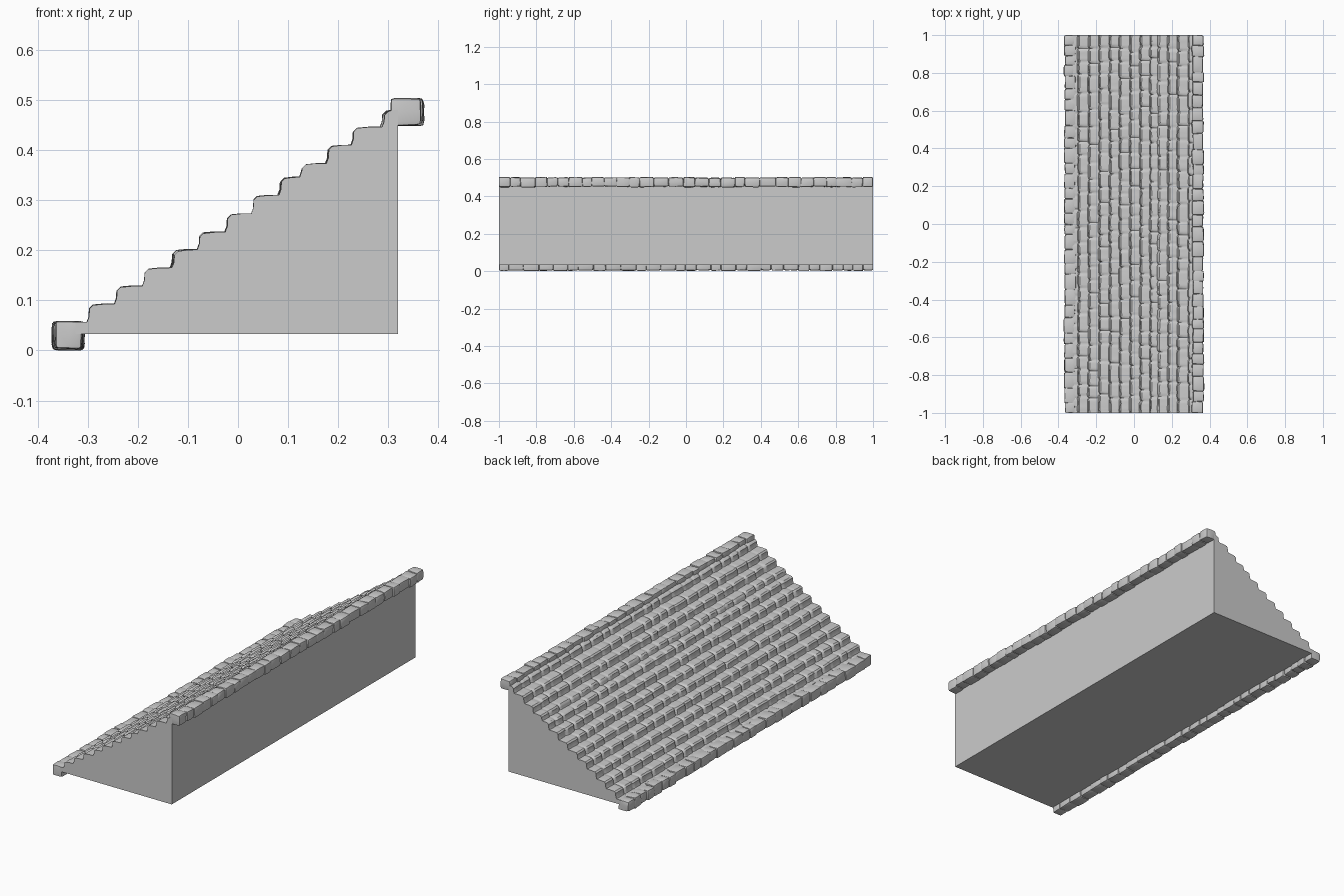
import bpy, bmesh, math, random
from mathutils import Vector, noise

if "Cube" in bpy.data.objects:
    bpy.data.objects.remove(bpy.data.objects["Cube"])

random.seed(7)


def splits(mean):
    """Irregular stone joints along y from -1 to 1."""
    w = [random.uniform(0.75, 1.3) for _ in range(round(2 / mean))]
    out, y = [-1.0], -1.0
    for v in w:
        y += v * 2 / sum(w)
        out.append(y)
    out[-1] = 1.0
    return out


def finish(bm, name, angle):
    bmesh.ops.recalc_face_normals(bm, faces=bm.faces)
    me = bpy.data.meshes.new(name)
    bm.to_mesh(me)
    bm.free()
    ob = bpy.data.objects.new(name, me)
    bpy.context.collection.objects.link(ob)
    bpy.ops.object.select_all(action='DESELECT')
    ob.select_set(True)
    bpy.context.view_layer.objects.active = ob
    bpy.ops.object.shade_smooth_by_angle(angle=math.radians(angle))
    return ob


# Stepped body: worn stone courses on top, plain flat bottom, back and ends
RISERS = [-0.298, -0.243, -0.187, -0.132, -0.078, -0.023,
          0.030, 0.083, 0.126, 0.178, 0.229, 0.287]
TREADS = [0.057, 0.094, 0.130, 0.166, 0.203, 0.238, 0.274,
          0.311, 0.347, 0.374, 0.411, 0.447, 0.481]
courses = []
for _ in TREADS:
    ys = splits(0.08)
    courses.append((ys, [random.uniform(0, 0.005) for _ in ys],
                    [random.uniform(0, 0.003) for _ in ys]))


def wear(i, y):
    """Setback and sink of course i at y: per stone offset plus joint groove."""
    ys, back, sink = courses[i]
    k = max(j for j in range(len(ys) - 1) if ys[j] <= y + 1e-6)
    d = min(y - ys[k], ys[k + 1] - y)
    if abs(y) > 0.999:
        d = 1
    g = max(0, 1 - max(d, 0) / 0.014) ** 2
    n = noise.noise(Vector((i * 3.7, y * 22, 0))) * 0.002
    return back[k] + 0.007 * g + n, sink[k] + 0.005 * g + abs(n)


def section(y):
    pts = [(0.32, 0.033), (-0.325, 0.033)]
    b, s = wear(0, y)
    pts.append((-0.325, TREADS[0] - s))
    for i, r in enumerate(RISERS):
        z0, z1 = TREADS[i], TREADS[i + 1]
        s0 = s
        b, s = wear(i + 1, y)
        end = RISERS[i + 1] if i + 1 < len(RISERS) else 0.32
        pts += [(r - 0.004 + b, z0 - s0 * 0.5),
                (r + b, z0 + 0.010),
                (r + 0.001 + b, z1 - 0.009 - s),
                (r + 0.008 + b, z1 - 0.002 - s),
                ((r + end) / 2 + 0.004, z1 - s * 0.8)]
    pts.append((0.32, TREADS[-1] - s * 0.5))
    return pts


bm = bmesh.new()
N = 280
rings = [[bm.verts.new((x, -1 + 2 * j / N, z)) for x, z in section(-1 + 2 * j / N)]
         for j in range(N + 1)]
n = len(rings[0])
for a, b in zip(rings, rings[1:]):
    for k in range(2, n - 1):
        bm.faces.new((a[k], a[k + 1], b[k + 1], b[k]))
for k in (0, 1, n - 1):
    if k == 0:
        bm.faces.new((rings[0][0], rings[0][1], rings[-1][1], rings[-1][0]))
    else:
        m = (k + 1) % n
        fixed = [r[k] for r in rings] + [r[m] for r in reversed(rings)]
        bm.faces.new([v for v in fixed if v not in (rings[j][0] for j in range(1, N))
                      and v not in (rings[j][1] for j in range(1, N))])
for r in rings[1:-1]:
    bm.verts.remove(r[0])
    bm.verts.remove(r[1])
bm.faces.new(rings[0])
bm.faces.new(rings[-1])
finish(bm, "stair_body", 35)


# Rows of rough edging stones at the foot and the head of the stairs
def stone_row(name, x0, x1, z0, z1):
    bm = bmesh.new()
    ys = splits(0.066)
    for a, b in zip(ys, ys[1:]):
        lo = Vector((x0 + random.uniform(0, 0.007), a - 0.001, z0 + random.uniform(0, 0.005)))
        hi = Vector((x1 - random.uniform(0, 0.007), b + 0.001, z1 - random.uniform(0, 0.004)))
        st = bmesh.new()
        bmesh.ops.create_cube(st, size=1)
        for v in st.verts:
            for c in range(3):
                v.co[c] = lo[c] if v.co[c] < 0 else hi[c]
                v.co[c] += random.uniform(-0.002, 0.002)
        bmesh.ops.bevel(st, geom=st.edges[:], offset=random.uniform(0.008, 0.013),
                        segments=2, profile=0.6, affect='EDGES')
        bmesh.ops.subdivide_edges(st, edges=[e for e in st.edges if e.calc_length() > 0.02],
                                  cuts=1, use_grid_fill=True)
        for v in st.verts:
            v.co += noise.noise_vector(v.co * 45) * 0.002
            v.co.x = min(max(v.co.x, x0), x1)
            v.co.y = min(max(v.co.y, -1), 1)
            v.co.z = min(max(v.co.z, z0), z1)
        tmp = bpy.data.meshes.new("tmp")
        st.to_mesh(tmp)
        st.free()
        bm.from_mesh(tmp)
        bpy.data.meshes.remove(tmp)
    return finish(bm, name, 40)


stone_row("foot_stones", -0.372, -0.306, 0.0, 0.059)
stone_row("head_stones", 0.305, 0.372, 0.448, 0.504)
